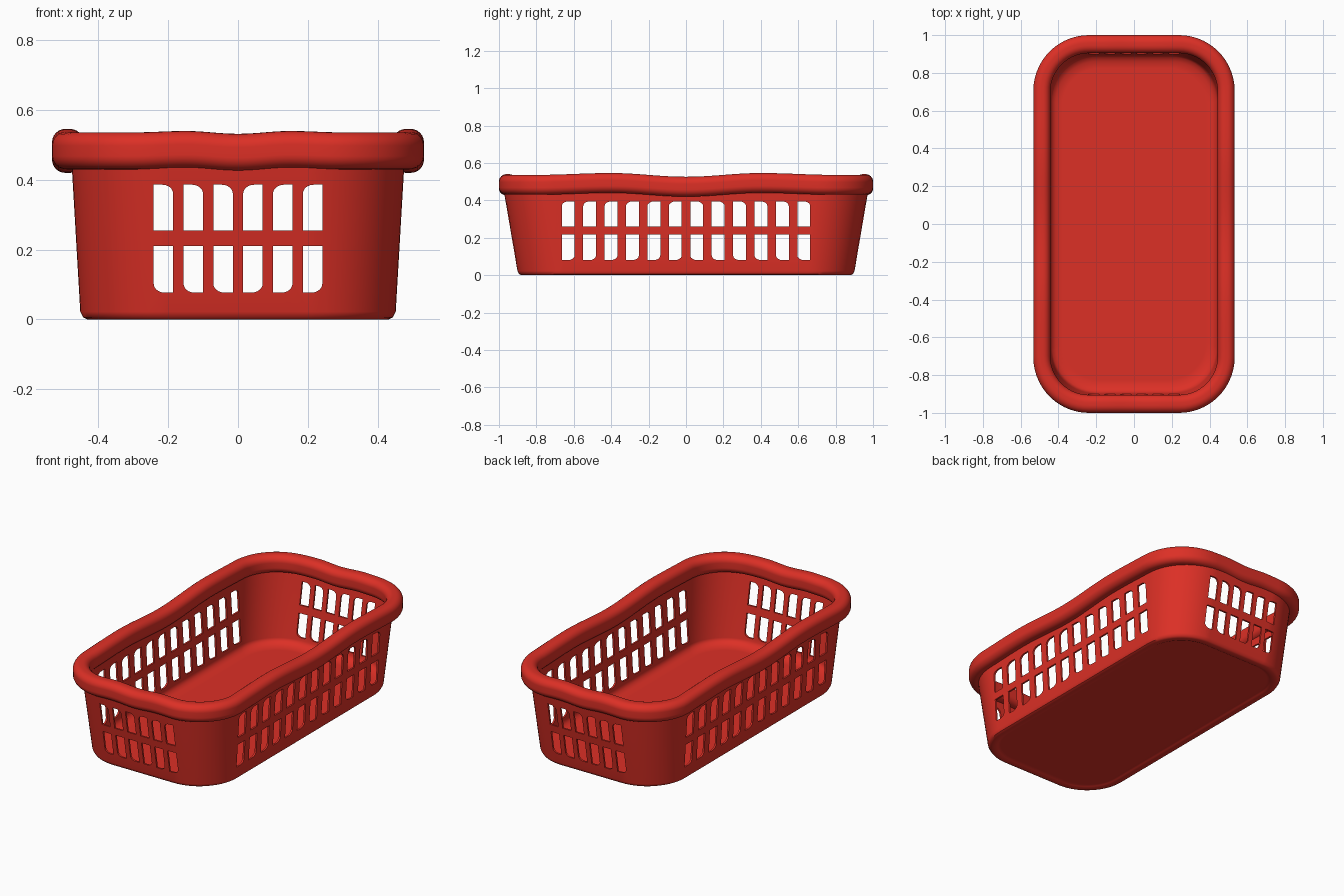
import bpy, bmesh, math

if "Cube" in bpy.data.objects:
    bpy.data.objects.remove(bpy.data.objects["Cube"])

red = bpy.data.materials.new("red plastic")
red.diffuse_color = (0.72, 0.029, 0.019, 1)
red.use_nodes = True
red.node_tree.nodes["Principled BSDF"].inputs["Base Color"].default_value = red.diffuse_color


def ring(hx, hy, r, z, straight=1, arc=14):
    """Rounded rectangle as a list of points, counter-clockwise."""
    pts = []
    corners = [(1, 1, 0), (-1, 1, 90), (-1, -1, 180), (1, -1, 270)]
    for sx, sy, a0 in corners:
        for i in range(arc + 1):
            a = math.radians(a0 + 90 * i / arc)
            pts.append((sx * (hx - r) + r * math.cos(a), sy * (hy - r) + r * math.sin(a), z))
    out = []
    for i, p in enumerate(pts):
        out.append(p)
        if i % (arc + 1) == arc:
            q = pts[(i + 1) % len(pts)]
            for k in range(1, straight):
                t = k / straight
                out.append((p[0] + (q[0] - p[0]) * t, p[1] + (q[1] - p[1]) * t, z))
    return out


def loft(name, rings, closed=False):
    """Skin a stack of rings; closed joins last to first, otherwise cap both ends."""
    bm = bmesh.new()
    vs = [[bm.verts.new(p) for p in r] for r in rings]
    n = len(vs[0])
    pairs = list(zip(vs, vs[1:])) + ([(vs[-1], vs[0])] if closed else [])
    for a, b in pairs:
        for i in range(n):
            j = (i + 1) % n
            bm.faces.new((a[i], a[j], b[j], b[i]))
    if not closed:
        bm.faces.new(vs[0])
        bm.faces.new(vs[-1])
    bmesh.ops.recalc_face_normals(bm, faces=bm.faces)
    return to_object(name, bm)


def to_object(name, bm):
    me = bpy.data.meshes.new(name)
    bm.to_mesh(me)
    bm.free()
    ob = bpy.data.objects.new(name, me)
    bpy.context.collection.objects.link(ob)
    me.materials.append(red)
    return ob


def slot(cx, z0, z1, w, round_x, top):
    """Slot outline with one rounded corner (round_x = side, top = upper or lower)."""
    rx, rz, h = w * 0.55, 0.026, w / 2
    far, near = (z1, z0) if top else (z0, z1)
    s = 1 if top else -1
    pts = [(cx - round_x * h, near), (cx + round_x * h, near)]
    for i in range(7):
        a = math.radians(90 * i / 6)
        pts.append((cx + round_x * (h - rx + rx * math.cos(a)), far - s * (rz - rz * math.sin(a))))
    return pts + [(cx - round_x * h, far)]


def slot_cutter(name, count, pitch, w, rows, along_y, top_side):
    bm = bmesh.new()
    for c in range(count):
        cx = (c - (count - 1) / 2) * pitch
        outward = 1 if cx > 0 else -1
        for k, (z0, z1) in enumerate(rows):
            side = outward * top_side * (1 if k else -1)
            pts = slot(cx, z0, z1, w, side, bool(k))
            ends = [[bm.verts.new((u, e, z) if along_y else (e, u, z)) for u, z in pts]
                    for e in (-1.3, 1.3)]
            bm.faces.new(ends[0])
            bm.faces.new(ends[1])
            for i in range(len(pts)):
                j = (i + 1) % len(pts)
                bm.faces.new((ends[0][i], ends[0][j], ends[1][j], ends[1][i]))
    bmesh.ops.recalc_face_normals(bm, faces=bm.faces)
    ob = to_object(name, bm)
    ob.hide_render = True
    return ob


# Basket body: underside, outer wall, lip, inner wall, floor
T = 0.011
body = loft("basket_body", [
    ring(0.385, 0.835, 0.20, 0.012),
    ring(0.40, 0.85, 0.21, 0.004),
    ring(0.415, 0.865, 0.22, 0.0),
    ring(0.432, 0.882, 0.235, 0.0),
    ring(0.444, 0.893, 0.245, 0.006),
    ring(0.452, 0.901, 0.25, 0.022),
    ring(0.477, 0.974, 0.275, 0.45),
    ring(0.478, 0.976, 0.276, 0.48),
    ring(0.478 - T, 0.976 - T, 0.276 - T, 0.48),
    ring(0.477 - T, 0.974 - T, 0.275 - T, 0.45),
    ring(0.455 - T, 0.908 - T, 0.252 - T, 0.062),
    ring(0.433, 0.884, 0.236, 0.044),
    ring(0.415, 0.862, 0.222, 0.031),
    ring(0.38, 0.825, 0.20, 0.024),
])

# Ventilation slots through the ends and the long sides
cutters = [
    slot_cutter("end_slots", 6, 0.0855, 0.056, [(0.077, 0.21), (0.255, 0.386)], True, -1),
    slot_cutter("side_slots", 12, 0.1145, 0.069, [(0.08, 0.217), (0.26, 0.395)], False, 1),
]
for c in cutters:
    m = body.modifiers.new("slots", 'BOOLEAN')
    m.operation, m.solver, m.object = 'DIFFERENCE', 'EXACT', c
dg = bpy.context.evaluated_depsgraph_get()
cut = bpy.data.meshes.new_from_object(body.evaluated_get(dg))
body.modifiers.clear()
body.data = cut
for c in cutters:
    bpy.data.objects.remove(c)


# Rolled rim with a gentle wave on each side
def wave(u, half, amp):
    u = abs(u)
    if u < half:
        return -amp * math.cos(math.pi * u / half)
    return amp * (1 + math.cos(math.pi * min(u / half - 1, 1))) / 2


RW, RH, RR, ZC = 0.09, 0.106, 0.038, 0.483
profile = []
for sx, sz, a0 in [(1, 1, 0), (-1, 1, 90), (-1, -1, 180), (1, -1, 270)]:
    for i in range(7):
        a = math.radians(a0 + 15 * i)
        profile.append((sx * (RW / 2 - RR) + RR * math.cos(a), sz * (RH / 2 - RR) + RR * math.sin(a)))
rim_rings = []
for px, pz in profile:
    d = RW / 2 - px
    pts = ring(0.533 - d, 1.0 - d * 1.06, 0.295 - d, ZC + pz, straight=32)
    rim_rings.append([(x, y, z + (wave(y, 0.4, 0.010) if abs(y) < 0.74 else wave(x, 0.15, 0.004)))
                      for x, y, z in pts])
rim = loft("rolled_rim", rim_rings, closed=True)

# Smooth shading with crisp slot edges
for ob in (body, rim):
    bpy.ops.object.select_all(action='DESELECT')
    ob.select_set(True)
    bpy.context.view_layer.objects.active = ob
    bpy.ops.object.shade_smooth_by_angle(angle=math.radians(35))
    wn = ob.modifiers.new("weighted_normals", 'WEIGHTED_NORMAL')
    wn.keep_sharp = True
